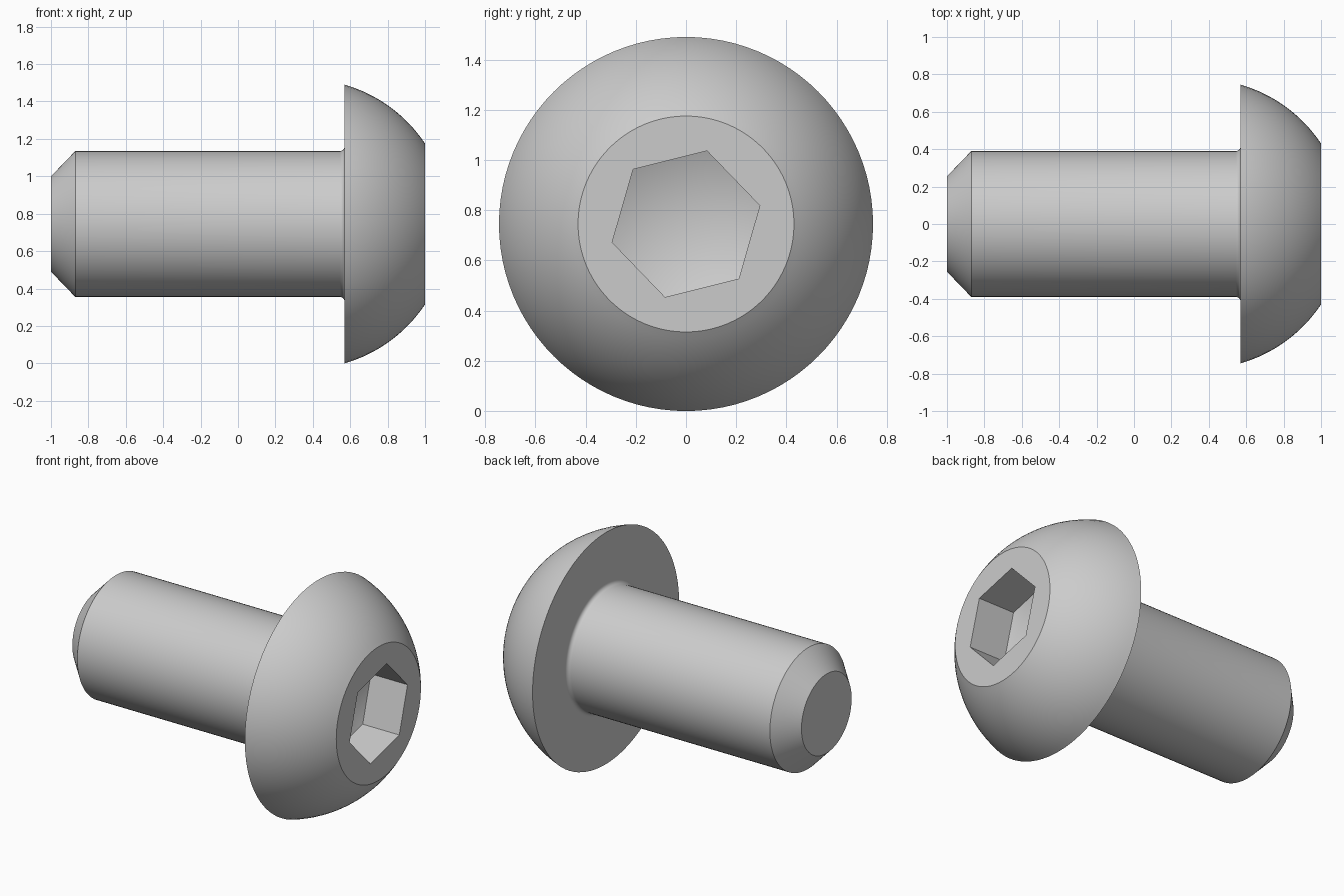
import bpy, bmesh
from math import sin, cos, pi, radians, sqrt, asin

cube = bpy.data.objects.get("Cube")
if cube:
    bpy.data.objects.remove(cube, do_unlink=True)

AXIS_Z = 0.745          # height of the bolt's axis
SEGMENTS = 96
SEAT_X = 0.57           # plane where the head meets the shank
SHANK_R, FILLET = 0.39, 0.025
FACE_R, RIM_R = 0.43, 0.745
SOCKET_R, SOCKET_DEPTH, CONE_DEPTH = 0.303, 0.26, 0.13

steel = bpy.data.materials.new("steel_grey")
steel.use_nodes = True
colour = (0.6, 0.6, 0.6, 1)
steel.diffuse_color = colour
steel.node_tree.nodes["Principled BSDF"].inputs["Base Color"].default_value = colour


def ring(bm, x, r, n=SEGMENTS, turn=0.0):
    """Circle of vertices around the bolt's axis."""
    angles = [turn + 2 * pi * i / n for i in range(n)]
    return [bm.verts.new((x, r * cos(a), AXIS_Z + r * sin(a))) for a in angles]


def skin(bm, a, b):
    """Band of quads between two rings of equal count."""
    n = len(a)
    for i in range(n):
        j = (i + 1) % n
        bm.faces.new((a[i], a[j], b[j], b[i]))


def revolve(bm, profile):
    rings = [ring(bm, x, r) for x, r in profile]
    for a, b in zip(rings, rings[1:]):
        skin(bm, a, b)
    return rings


def finish(bm, name):
    bmesh.ops.recalc_face_normals(bm, faces=bm.faces)
    mesh = bpy.data.meshes.new(name)
    bm.to_mesh(mesh)
    bm.free()
    mesh.materials.append(steel)
    obj = bpy.data.objects.new(name, mesh)
    bpy.context.collection.objects.link(obj)
    bpy.ops.object.select_all(action='DESELECT')
    obj.select_set(True)
    bpy.context.view_layer.objects.active = obj
    bpy.ops.object.shade_smooth_by_angle(angle=radians(30))


# Shank: chamfered tip, straight body, small fillet under the head
bm = bmesh.new()
profile = [(-1, 0.255), (-0.87, SHANK_R)]
for i in range(7):
    a = pi / 2 * i / 6
    profile.append((SEAT_X - FILLET + FILLET * sin(a), SHANK_R + FILLET * (1 - cos(a))))
rings = revolve(bm, profile)
bm.faces.new(rings[0])
finish(bm, "shank")

# Head: flat underside and spherical dome
bm = bmesh.new()
centre = (1 + SEAT_X) / 2 - (RIM_R**2 - FACE_R**2) / (2 * (1 - SEAT_X))
dome_r = sqrt((1 - centre)**2 + FACE_R**2)
start, end = asin(RIM_R / dome_r), asin(FACE_R / dome_r)
profile = [(SEAT_X, SHANK_R + FILLET)]
for i in range(17):
    a = start + (end - start) * i / 16
    profile.append((centre + dome_r * cos(a), dome_r * sin(a)))
face_ring = revolve(bm, profile)[-1]

# Hexagonal socket with a conical floor
turn = radians(14)
mouth = ring(bm, 1, SOCKET_R, 6, turn)
floor = ring(bm, 1 - SOCKET_DEPTH, SOCKET_R, 6, turn)
skin(bm, mouth, floor)
tip = bm.verts.new((1 - SOCKET_DEPTH - CONE_DEPTH, 0, AXIS_Z))
for i in range(6):
    bm.faces.new((floor[i], floor[(i + 1) % 6], tip))

# Flat end face: each hexagon side fans out to its share of the circle
shift = round(turn / (2 * pi) * SEGMENTS)
share = SEGMENTS // 6
for k in range(6):
    arc = [face_ring[(shift + k * share + i) % SEGMENTS] for i in range(share + 1)]
    bm.faces.new(arc + [mouth[(k + 1) % 6], mouth[k]])
finish(bm, "head")
